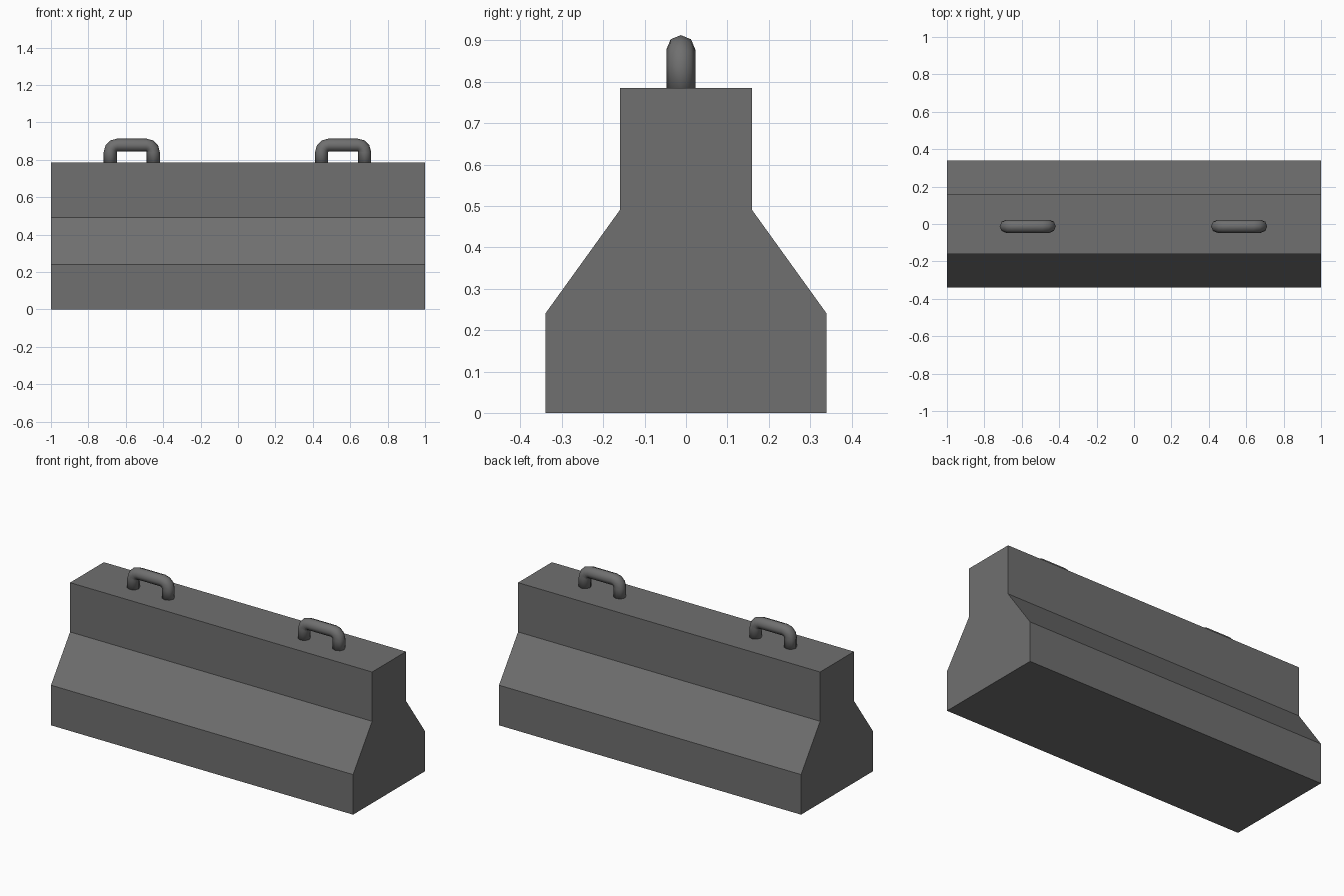
import bpy, bmesh, math
from mathutils import Vector

if "Cube" in bpy.data.objects:
    bpy.data.objects.remove(bpy.data.objects["Cube"])


def material(name, v):
    m = bpy.data.materials.new(name)
    m.diffuse_color = (v, v, v, 1)
    m.use_nodes = True
    m.node_tree.nodes["Principled BSDF"].inputs["Base Color"].default_value = m.diffuse_color
    return m


def finish(bm, name, mat, smooth=False):
    bmesh.ops.recalc_face_normals(bm, faces=bm.faces[:])
    me = bpy.data.meshes.new(name)
    bm.to_mesh(me)
    bm.free()
    me.materials.append(mat)
    for p in me.polygons:
        p.use_smooth = smooth
    ob = bpy.data.objects.new(name, me)
    bpy.context.collection.objects.link(ob)
    return ob


concrete = material("concrete grey", 0.16)
steel = material("steel grey", 0.16)

# Barrier body: mirrored profile extruded along x
half = [(0.34, 0), (0.34, 0.24), (0.16, 0.49), (0.16, 0.785)]
profile = half + [(-y, z) for y, z in reversed(half)]
bm = bmesh.new()
face = bm.faces.new([bm.verts.new((-1, y, z)) for y, z in profile])
ext = bmesh.ops.extrude_face_region(bm, geom=[face])
bmesh.ops.translate(bm, vec=(2, 0, 0),
                    verts=[g for g in ext["geom"] if isinstance(g, bmesh.types.BMVert)])
finish(bm, "barrier_body", concrete)


# Lifting handle: octagonal tube swept along a staple-shaped path
def handle(name, cx, cy=-0.0125, r=0.035, w=0.115, top=0.878, bend=0.037):
    path = [(-w, 0.77, 0)]
    for side in (-1, 1):
        for i in range(4):
            a = math.radians(30 * (i if side < 0 else 3 - i))
            path.append((side * (w - bend + bend * math.cos(a)),
                         top - bend + bend * math.sin(a),
                         a if side < 0 else math.pi - a))
    path.append((w, 0.77, math.pi))
    bm = bmesh.new()
    rings = []
    for x, z, a in path:
        out = Vector((-math.cos(a), 0, math.sin(a)))
        ring = []
        for k in range(8):
            t = k * math.pi / 4
            ring.append(bm.verts.new(Vector((cx + x, cy, z)) + out * r * math.cos(t)
                                     + Vector((0, r * math.sin(t), 0))))
        rings.append(ring)
    for a, b in zip(rings, rings[1:]):
        for k in range(8):
            j = (k + 1) % 8
            bm.faces.new((a[k], a[j], b[j], b[k]))
    bm.faces.new(rings[0])
    bm.faces.new(rings[-1])
    finish(bm, name, steel, True)


handle("left_handle", -0.568)
handle("right_handle", 0.562)
